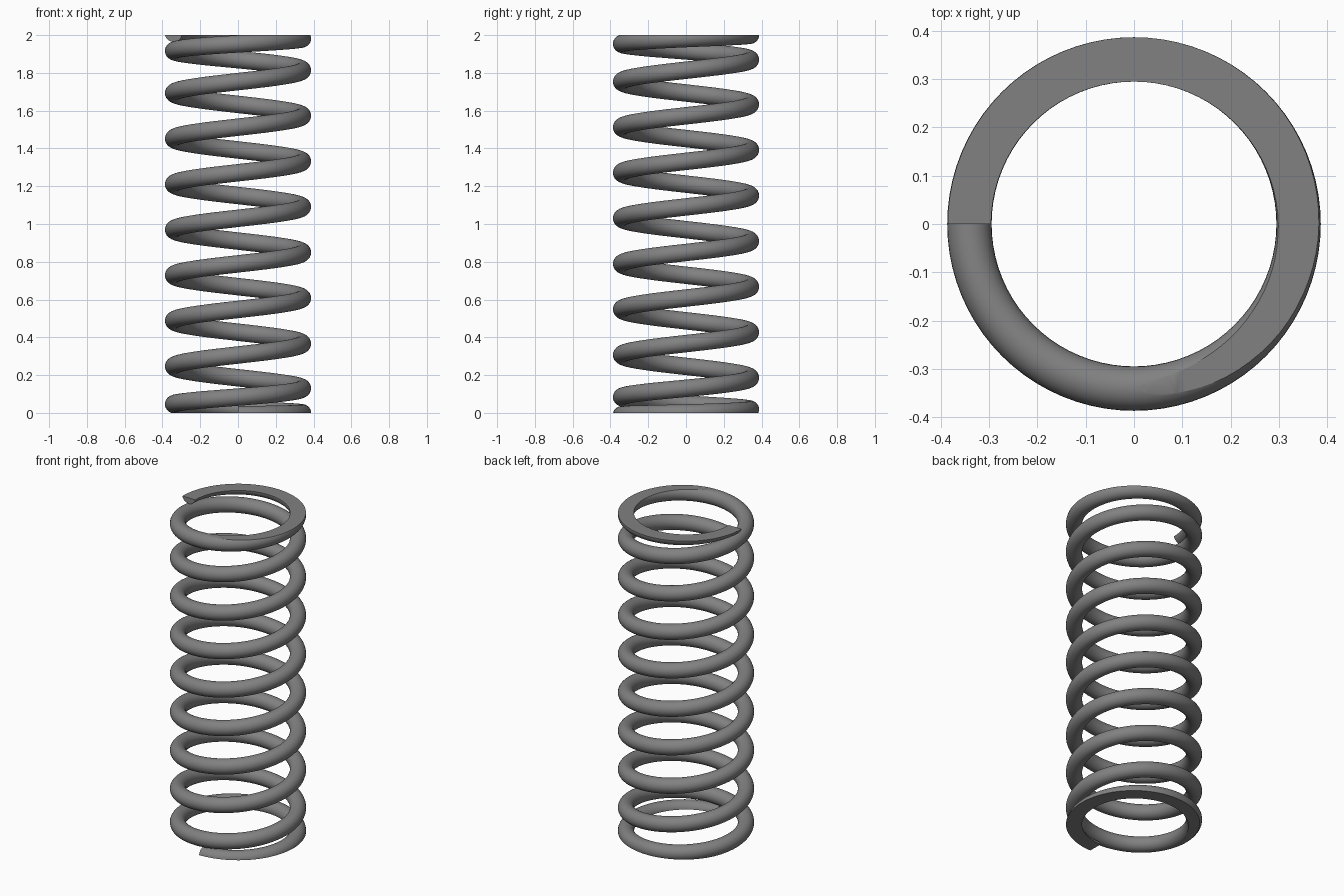
import bpy, bmesh
from math import pi, sin, cos, radians
from mathutils import Vector

if "Cube" in bpy.data.objects:
    bpy.data.objects.remove(bpy.data.objects["Cube"])

COIL_R, WIRE_R = 0.341, 0.046      # mean coil radius, wire radius
HEIGHT = 2.0
TURNS, EASE = 9.75, 1.5            # total turns, turns over which each end closes up
START = radians(270)               # wire starts at the front, rises anticlockwise
Z0 = -0.010                        # start of wire axis, below the ground face
END_PITCH = 0.02
PITCH = (HEIGHT - 2 * Z0 - EASE * END_PITCH) / (TURNS - EASE)
STEPS, SIDES = 80, 28              # rings per turn, sides of the wire


def pitch(t):
    """Rise per turn, easing down towards both ends."""
    f = min(1, t / EASE, (TURNS - t) / EASE)
    return END_PITCH + (PITCH - END_PITCH) * f


def height(t):
    """Wire axis height after t turns."""
    if t > TURNS / 2:
        return HEIGHT - height(TURNS - t)
    e = min(t, EASE)
    return Z0 + e * (END_PITCH + pitch(e)) / 2 + PITCH * (t - e)


# Sweep a round section along the helix
bm = bmesh.new()
rings = []
for i in range(int(TURNS * STEPS) + 1):
    t = i / STEPS
    a = START + 2 * pi * t
    out = Vector((cos(a), sin(a), 0))
    tangent = Vector((-sin(a), cos(a), pitch(t) / (2 * pi * COIL_R))).normalized()
    up = out.cross(tangent)
    centre = out * COIL_R + Vector((0, 0, height(t)))
    rings.append([bm.verts.new(centre + WIRE_R * (out * cos(b) + up * sin(b)))
                  for b in (2 * pi * j / SIDES for j in range(SIDES))])
for r, s in zip(rings, rings[1:]):
    for j in range(SIDES):
        k = (j + 1) % SIDES
        bm.faces.new((r[j], r[k], s[k], s[j]))
bm.faces.new(rings[0])
bm.faces.new(rings[-1])

# Grind both ends flat
for z, n in ((0, -1), (HEIGHT, 1)):
    cut = bmesh.ops.bisect_plane(bm, geom=bm.verts[:] + bm.edges[:] + bm.faces[:],
                                 plane_co=(0, 0, z), plane_no=(0, 0, n), clear_outer=True)
    edges = [e for e in cut["geom_cut"] if isinstance(e, bmesh.types.BMEdge)]
    bmesh.ops.triangle_fill(bm, edges=edges, use_beauty=True, normal=(0, 0, n))
bmesh.ops.recalc_face_normals(bm, faces=bm.faces[:])

mesh = bpy.data.meshes.new("coil_spring")
bm.to_mesh(mesh)
bm.free()
spring = bpy.data.objects.new("coil_spring", mesh)
bpy.context.collection.objects.link(spring)

# Dark steel
steel = bpy.data.materials.new("dark_steel")
steel.diffuse_color = (0.22, 0.22, 0.22, 1)
steel.use_nodes = True
steel.node_tree.nodes["Principled BSDF"].inputs["Base Color"].default_value = steel.diffuse_color
mesh.materials.append(steel)

bpy.context.view_layer.objects.active = spring
spring.select_set(True)
bpy.ops.object.shade_smooth_by_angle(angle=radians(25))
